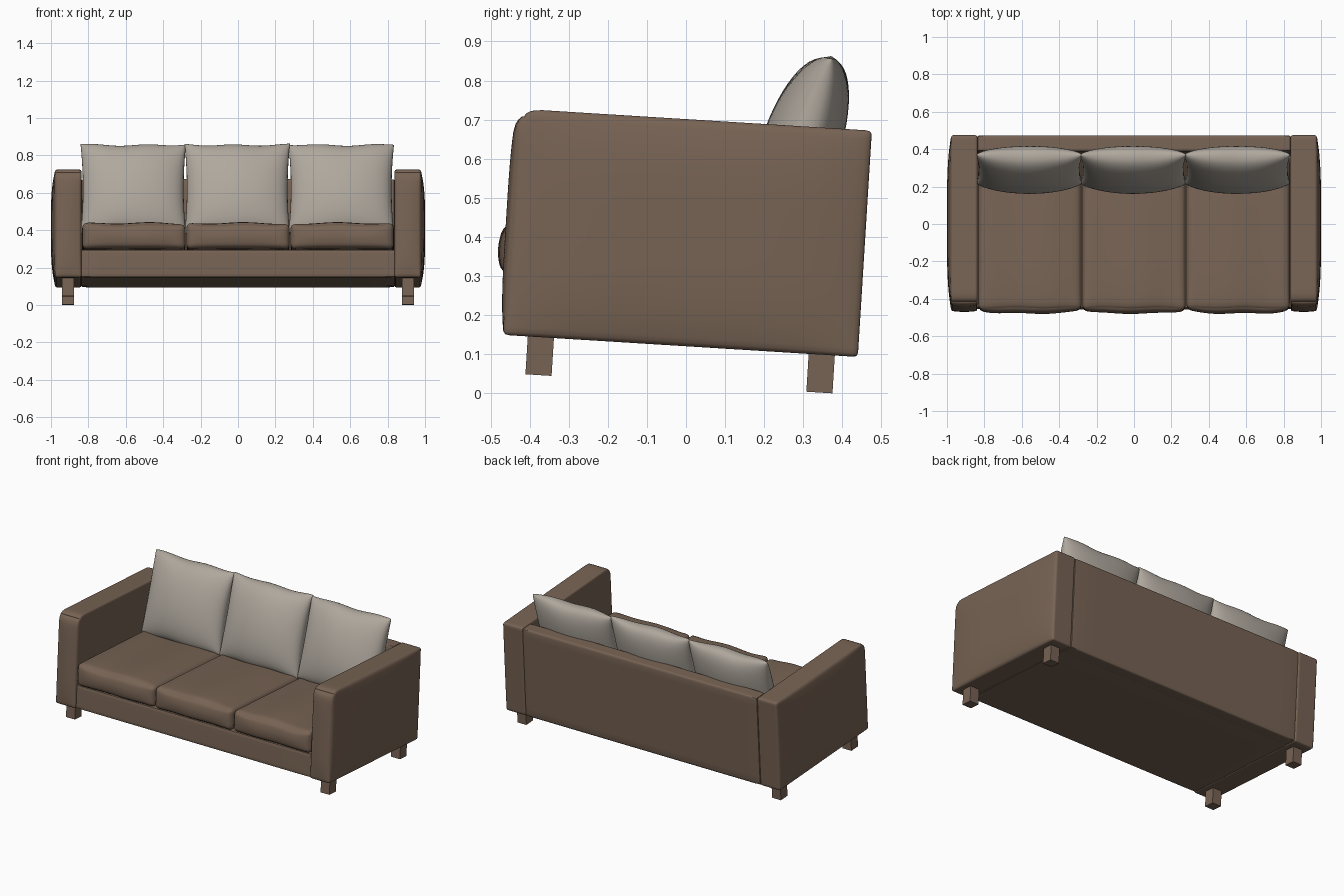
import bpy, bmesh, math
from mathutils import Vector

if "Cube" in bpy.data.objects:
    bpy.data.objects.remove(bpy.data.objects["Cube"])

TILT = -0.062  # the whole sofa leans back slightly


def material(name, col):
    m = bpy.data.materials.new(name)
    m.diffuse_color = (*col, 1)
    m.use_nodes = True
    m.node_tree.nodes["Principled BSDF"].inputs["Base Color"].default_value = m.diffuse_color
    return m


BROWN = material("brown upholstery", (0.185, 0.125, 0.088))
GREY = material("grey fabric", (0.43, 0.39, 0.34))


def finish(name, bm, mat, angle=40):
    me = bpy.data.meshes.new(name)
    bmesh.ops.recalc_face_normals(bm, faces=bm.faces)
    bm.to_mesh(me)
    bm.free()
    ob = bpy.data.objects.new(name, me)
    bpy.context.collection.objects.link(ob)
    me.materials.append(mat)
    ob.rotation_euler.x = TILT
    bpy.ops.object.select_all(action='DESELECT')
    ob.select_set(True)
    bpy.context.view_layer.objects.active = ob
    bpy.ops.object.shade_smooth_by_angle(angle=math.radians(angle))
    return ob


def soft_box(name, lo, hi, r, mat, n=1, shape=None):
    """Rounded box with n segments per side; shape(p, u) refines each point."""
    lo, hi = Vector(lo), Vector(hi)
    c, h = (lo + hi) / 2, (hi - lo) / 2
    bm = bmesh.new()
    bmesh.ops.create_cube(bm, size=2)
    if n > 1:
        bmesh.ops.subdivide_edges(bm, edges=bm.edges[:], cuts=n - 1, use_grid_fill=True)
    for v in bm.verts:
        # crowd the grid towards the edges, then round them
        u = Vector([math.sin(math.pi / 2 * a) for a in v.co])
        p = Vector([u[i] * h[i] for i in range(3)])
        if r:
            q = Vector([max(-h[i] + r, min(h[i] - r, p[i])) for i in range(3)])
            d = p - q
            p = q + d.normalized() * max(abs(a) for a in d)
        p += c
        v.co = shape(p, u) if shape else p
    return finish(name, bm, mat)


# arms: outer side bulges, front top corner is rounded
def arm_shape(side):
    def f(p, u):
        R, y0, z1 = 0.055, -0.475, 0.70
        a, b = y0 + R - p.y, p.z - (z1 - R)
        if a > 0 and b > 0:
            k = max(a, b) / math.hypot(a, b)
            p.y, p.z = y0 + R - a * k, z1 - R + b * k
        if u.x * side > 0.99:
            p.x += side * 0.022 * (1 - u.y ** 4) * (1 - u.z ** 4)
        if u.y < -0.99:
            p.y -= 0.012 * (1 - u.x ** 2) * (1 - u.z ** 4)
        return p
    return f


for side, nm in ((-1, "left"), (1, "right")):
    x0, x1 = sorted((side * 0.837, side * 0.978))
    soft_box(nm + "_arm", (x0, -0.475, 0.12), (x1, 0.433, 0.70), 0.012, BROWN, 24, arm_shape(side))
    # legs
    lx0, lx1 = sorted((side * 0.877, side * 0.94))
    for y, row in ((-0.413, "front"), (0.307, "back")):
        soft_box(f"{row}_{nm}_leg", (lx0, y, 0.023), (lx1, y + 0.067, 0.13), 0, BROWN)

# base and back panel
soft_box("base", (-0.84, -0.465, 0.12), (0.84, 0.36, 0.268), 0.008, BROWN, 8)
soft_box("back_panel", (-0.838, 0.347, 0.12), (0.838, 0.433, 0.697), 0.01, BROWN, 10)


# seat cushions: crowned top, bulging wavy front
def seat_shape(k):
    def f(p, u):
        e = (1 - u.x ** 4)
        if u.z > 0:
            p.z += u.z * (0.012 * e * (1 - u.y ** 4) + 0.004 * math.sin(5 * u.x + k))
        if u.y < 0:
            p.y += u.y * e * 0.018 * (1 - u.z ** 2)
            p.y += u.y * 0.003 * math.sin(6 * u.x + 2 * k)
        return p
    return f


for k in range(3):
    xc = (k - 1) * 0.557
    soft_box(f"seat_cushion_{k + 1}", (xc - 0.276, -0.482, 0.27), (xc + 0.276, 0.343, 0.408),
             0.028, BROWN, 20, seat_shape(k))


# back pillows: two sheets meeting at a pinched seam
def pillow(name, xc, k, n=28):
    bm = bmesh.new()
    for s in (-1, 1):
        rows = []
        for j in range(n + 1):
            row = []
            for i in range(n + 1):
                u = math.sin(math.pi / 2 * (2 * i / n - 1))
                v = math.sin(math.pi / 2 * (2 * j / n - 1))
                t = 0.104 * (max(0, 1 - u * u) * max(0, 1 - v * v)) ** 0.42
                x = xc + 0.282 * u * (1 - 0.045 * (1 - v * v))
                z = 0.637 + 0.243 * v * (1 - 0.02 * (1 - u * u)) + 0.004 * v * math.sin(6 * u + 2 * k)
                y = 0.25 + 0.055 * v + 0.012 * u * u * (v + 1) / 2 + s * t
                row.append(bm.verts.new((x, y, z)))
            rows.append(row)
        for j in range(n):
            for i in range(n):
                bm.faces.new((rows[j][i], rows[j][i + 1], rows[j + 1][i + 1], rows[j + 1][i]))
    bmesh.ops.remove_doubles(bm, verts=bm.verts[:], dist=1e-5)
    finish(name, bm, GREY, 60)


for k in range(3):
    pillow(f"back_pillow_{k + 1}", (k - 1) * 0.556 - 0.004, k)
